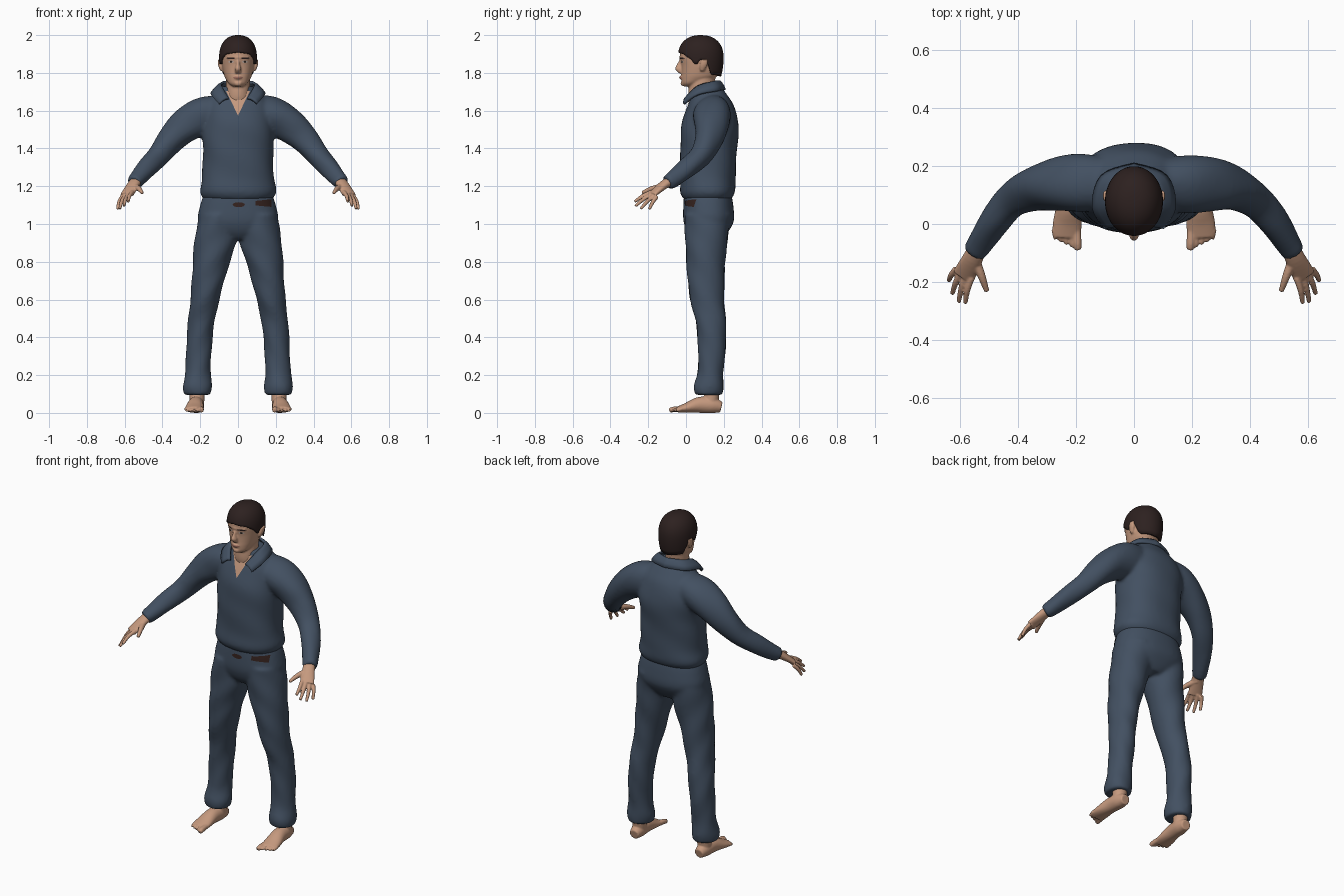
import bpy, bmesh, math
from mathutils import Vector

cube = bpy.data.objects.get("Cube")
if cube:
    bpy.data.objects.remove(cube, do_unlink=True)


def material(name, *rgb):
    m = bpy.data.materials.new(name)
    m.use_nodes = True
    m.diffuse_color = (*rgb, 1)
    m.node_tree.nodes["Principled BSDF"].inputs["Base Color"].default_value = (*rgb, 1)
    return m


CLOTH = material("slate_blue_cloth", .055, .08, .12)
SKIN = material("warm_skin", .56, .32, .21)
HAIR = material("dark_brown_hair", .026, .015, .014)
LEATHER = material("belt_leather", .035, .016, .013)
LIPS = material("lip_red", .36, .16, .12)
WHITE = material("eye_white", .5, .42, .38)
IRIS = material("eye_dark", .03, .02, .015)


def spline(points, steps=5):
    """Catmull-Rom interpolation through stations of equal length."""
    out = []
    for i in range(len(points) - 1):
        a, b, c = points[max(i - 1, 0)], points[i], points[i + 1]
        d = points[min(i + 2, len(points) - 1)]
        for k in range(steps):
            t = k / steps
            out.append([q + t / 2 * (r - p + t * (2*p - 5*q + 4*r - s + t * (3*(q - r) + s - p)))
                        for p, q, r, s in zip(a, b, c, d)])
    return out + [list(points[-1])]


def loft(bm, stations, side=1, across=False, power=2, fold=0, seg=28):
    """Closed tube; stations are x, y, z, radius and an optional second radius.
    Rings lie level, or square to the path when across is set."""
    path = spline(stations)
    rings = []
    for i, s in enumerate(path):
        u, v = Vector((1, 0, 0)), Vector((0, 1, 0))
        if across:
            t = Vector(path[min(i + 1, len(path) - 1)][:3]) - Vector(path[max(i - 1, 0)][:3])
            u = t.cross(Vector((0, 0, 1))).normalized()
            v = u.cross(t).normalized()
        ring = []
        for k in range(seg):
            a = math.tau * k / seg
            ca, sa = math.cos(a), math.sin(a)
            grow = 1 + fold * math.sin(3 * a + 32 * s[2] + side)
            du = math.copysign(abs(ca) ** (2 / power), ca) * s[3] * grow
            dv = math.copysign(abs(sa) ** (2 / power), sa) * s[-1] * grow
            p = Vector(s[:3]) + u * du + v * dv
            ring.append(bm.verts.new((p.x * side, p.y, max(p.z, 0))))
        rings.append(ring)
    for r, q in zip(rings, rings[1:]):
        for k in range(seg):
            j = (k + 1) % seg
            bm.faces.new((r[k], r[j], q[j], q[k]))
    bm.faces.new(rings[0])
    bm.faces.new(rings[-1])


def finish(name, bm, mat):
    bmesh.ops.recalc_face_normals(bm, faces=bm.faces)
    for f in bm.faces:
        f.smooth = True
    mesh = bpy.data.meshes.new(name)
    bm.to_mesh(mesh)
    bm.free()
    mesh.materials.append(mat)
    ob = bpy.data.objects.new(name, mesh)
    bpy.context.collection.objects.link(ob)
    return ob


def fuse(name, bm, mat, voxel, rounds):
    """Melt overlapping tubes into one smooth skin."""
    ob = finish(name, bm, mat)
    m = ob.modifiers.new("fuse", "REMESH")
    m.mode, m.voxel_size, m.use_smooth_shade = "VOXEL", voxel, True
    m = ob.modifiers.new("soften", "SMOOTH")
    m.factor, m.iterations = .5, rounds
    return ob


# Shirt: torso and sleeves
bm = bmesh.new()
loft(bm, [(0, .115, 1.13, .18, .125), (0, .115, 1.17, .202, .145), (0, .117, 1.25, .19, .145),
          (0, .12, 1.4, .186, .15), (0, .128, 1.52, .19, .152), (0, .13, 1.62, .17, .125),
          (0, .125, 1.68, .13, .095), (0, .11, 1.73, .08, .075)], power=2.3, fold=.012, seg=48)
for side in (1, -1):
    loft(bm, [(.08, .14, 1.6, .085), (.18, .14, 1.575, .1), (.27, .135, 1.525, .092),
              (.35, .12, 1.45, .075), (.42, .08, 1.365, .06), (.48, .01, 1.3, .054),
              (.53, -.065, 1.24, .045), (.552, -.1, 1.218, .04)], side, across=True, fold=.035)
shirt = fuse("shirt", bm, CLOTH, .01, 8)

# Trousers: hips and legs with gathered cuffs
bm = bmesh.new()
loft(bm, [(0, .115, 1.16, .18, .125), (0, .118, 1.1, .2, .132), (0, .12, 1.02, .212, .134),
          (0, .115, .96, .17, .11), (0, .115, .92, .07, .08)], power=2.3, seg=48)
for side in (1, -1):
    loft(bm, [(.11, .115, 1.05, .095, .125), (.118, .108, .92, .112, .112), (.15, .105, .75, .092, .1),
              (.175, .112, .6, .077, .09), (.195, .132, .48, .071, .08), (.206, .137, .35, .068, .074),
              (.212, .13, .22, .068, .068), (.215, .12, .14, .077, .079),
              (.215, .12, .095, .07, .072)], side, fold=.025)
trousers = fuse("trousers", bm, CLOTH, .01, 7)

# Shirt collar: one half as a strip from the nape to the wing, then mirrored
bm = bmesh.new()
inner = spline([(0, .175, 1.755), (.075, .14, 1.75), (.084, .06, 1.725), (.05, -.002, 1.665)])
outer = spline([(0, .205, 1.71), (.11, .165, 1.705), (.14, .06, 1.685), (.1, -.012, 1.635)])
rows = [[bm.verts.new(Vector(a).lerp(Vector(b), t) + Vector((0, 0, .03 * t * (1 - t))))
         for t in (0, .33, .66, 1)] for a, b in zip(inner, outer)]
for p, q in zip(rows, rows[1:]):
    for k in range(3):
        bm.faces.new((p[k], p[k + 1], q[k + 1], q[k]))
collar = finish("shirt_collar", bm, CLOTH)
collar.modifiers.new("other_half", "MIRROR")
thick = collar.modifiers.new("cloth_thickness", "SOLIDIFY")
thick.thickness, thick.offset = .014, 0

# Head, neck, nose, brow, lips and ears
bm = bmesh.new()
skull = [(1.728, -.012, .04, .026), (1.745, -.022, .08, .05), (1.775, -.025, .155, .069),
         (1.8, -.024, .172, .077), (1.84, -.025, .183, .085), (1.88, -.031, .188, .089),
         (1.92, -.03, .188, .089), (1.96, -.005, .165, .074), (1.985, .03, .13, .04)]
loft(bm, [(0, (f + b) / 2, z, w, (b - f) / 2) for z, f, b, w in skull], power=2.2, seg=40)
loft(bm, [(0, .1, 1.58, .07, .06), (0, .085, 1.65, .066, .066), (0, .08, 1.7, .064, .067),
          (0, .09, 1.8, .064, .07)])
loft(bm, [(0, -.02, 1.875, .009, .01), (0, -.031, 1.845, .01, .018), (0, -.036, 1.82, .017, .022),
          (0, -.026, 1.798, .014, .012)])
loft(bm, [(-.055, -.006, 1.88, .01), (0, -.026, 1.882, .01), (.055, -.006, 1.88, .01)], across=True)
loft(bm, [(-.026, -.014, 1.775, .005), (0, -.026, 1.776, .01), (.026, -.014, 1.775, .005)], across=True)
loft(bm, [(0, -.012, 1.733, .02, .014), (0, -.018, 1.748, .022, .012)])
for side in (1, -1):
    loft(bm, [(.086, .085, 1.81, .008, .01), (.094, .093, 1.84, .011, .02),
              (.098, .098, 1.87, .01, .018)], side)
head = fuse("head", bm, SKIN, .005, 4)

# Hair cap: every column runs from the hairline to the crown
hairline = [(0, 1.91), (40, 1.9), (62, 1.875), (78, 1.84), (88, 1.87), (105, 1.865),
            (122, 1.79), (180, 1.78)]


def line_height(deg):
    for (a, p), (b, q) in zip(hairline, hairline[1:]):
        if deg <= b:
            return p + (q - p) * (deg - a) / (b - a)
    return hairline[-1][1]


bm = bmesh.new()
COLS, ROWS = 72, 14
grid = []
for c in range(COLS):
    a = math.tau * c / COLS
    low = line_height(min(math.degrees(a), 360 - math.degrees(a)))
    column = []
    for r in range(ROWS + 1):
        z = low + (2 - low) * math.sin(r / ROWS * math.pi / 2)
        q = (z - 1.88) / .12
        f = max(0, 1 - q ** 2.3) ** (1 / 2.3) if q > 0 else 1 - .16 * q * q
        column.append(bm.verts.new((.1 * f * math.sin(a), .078 - .121 * f * math.cos(a), z)))
    grid.append(column)
for c in range(COLS):
    p, q = grid[c], grid[(c + 1) % COLS]
    for r in range(ROWS):
        bm.faces.new((p[r], q[r], q[r + 1], p[r + 1]))
bmesh.ops.remove_doubles(bm, verts=bm.verts, dist=.0005)
hair = finish("hair", bm, HAIR)
hair.modifiers.new("hair_thickness", "SOLIDIFY").thickness = .018

# Hands: palm, four fingers and thumb
tips = [(.581, -.272, 1.118), (.604, -.268, 1.095), (.626, -.24, 1.08), (.638, -.195, 1.078)]
for side, label in ((1, "left"), (-1, "right")):
    bm = bmesh.new()
    loft(bm, [(.53, -.065, 1.24, .03, .026), (.556, -.12, 1.205, .035, .023),
              (.588, -.18, 1.155, .04, .015)], side, across=True)
    for i, tip in enumerate(tips):
        root = Vector((.56, -.185, 1.168)).lerp(Vector((.612, -.155, 1.145)), i / 3)
        mid = root.lerp(Vector(tip), .5) + Vector((.004, 0, .006))
        loft(bm, [(*root, .012), (*mid, .0105), (*tip, .008)], side, across=True, seg=12)
    loft(bm, [(.55, -.115, 1.2, .018), (.525, -.18, 1.187, .014), (.507, -.232, 1.165, .009)],
         side, across=True, seg=12)
    fuse(label + "_hand", bm, SKIN, .004, 3)

    # Bare foot: ankle, sole and five toes
    bm = bmesh.new()
    loft(bm, [(.215, .135, .2, .045), (.216, .137, .11, .041), (.218, .13, .04, .038)], side)
    loft(bm, [(.217, .187, .03, .028, .028), (.219, .14, .04, .04, .042), (.224, .07, .042, .042, .042),
              (.23, 0, .026, .05, .026), (.232, -.045, .017, .048, .016)], side, across=True)
    for i in range(5):
        x, r = .195 + .0195 * i, .015 if i == 0 else .0095
        y = -.088 + .009 * i
        loft(bm, [(x + .003, -.02, .022, r), (x, y + .02, .018, r), (x - .002, y, .012, r * .8)],
             side, across=True, seg=12)
    fuse(label + "_foot", bm, SKIN, .0045, 3)

# Thin plates laid on the front of a surface
deps = bpy.context.evaluated_depsgraph_get()


def plate(name, target, mat, shape, lift=.003, n=12):
    body = target.evaluated_get(deps)
    bm = bmesh.new()
    verts = {}
    for i in range(n + 1):
        for j in range(n + 1):
            x, z = shape(2 * i / n - 1, 2 * j / n - 1)
            hit, loc, normal, _ = body.ray_cast(Vector((x, -1, z)), Vector((0, 1, 0)))
            if hit:
                verts[i, j] = bm.verts.new(loc + normal * lift)
    for i in range(n):
        for j in range(n):
            corners = [verts.get(k) for k in ((i, j), (i + 1, j), (i + 1, j + 1), (i, j + 1))]
            if all(corners):
                bm.faces.new(corners)
    bmesh.ops.remove_doubles(bm, verts=bm.verts, dist=.00001)
    return finish(name, bm, mat)


def oval(cx, cz, w, h):
    return lambda u, v: (cx + w * u * math.sqrt(1 - v * v / 2), cz + h * v * math.sqrt(1 - u * u / 2))


plate("open_neckline", shirt, SKIN, lambda u, v: (u * .031 * (1 + v), 1.638 + .066 * v))
plate("belt_side", trousers, LEATHER, lambda u, v: (.134 + .042 * u, 1.11 + (.016 + .004 * u) * v))
plate("belt_front", trousers, LEATHER, oval(.004, 1.102, .032, .013))
plate("mouth", head, LIPS, oval(0, 1.775, .025, .006), .001)
for side, label in ((1, "left"), (-1, "right")):
    plate(label + "_eye", head, WHITE, oval(.036 * side, 1.859, .015, .006), .001)
    plate(label + "_iris", head, IRIS, oval(.036 * side, 1.859, .0065, .006), .002)
    plate(label + "_eyebrow", head, HAIR, oval(.038 * side, 1.878, .023, .004), .0015)
